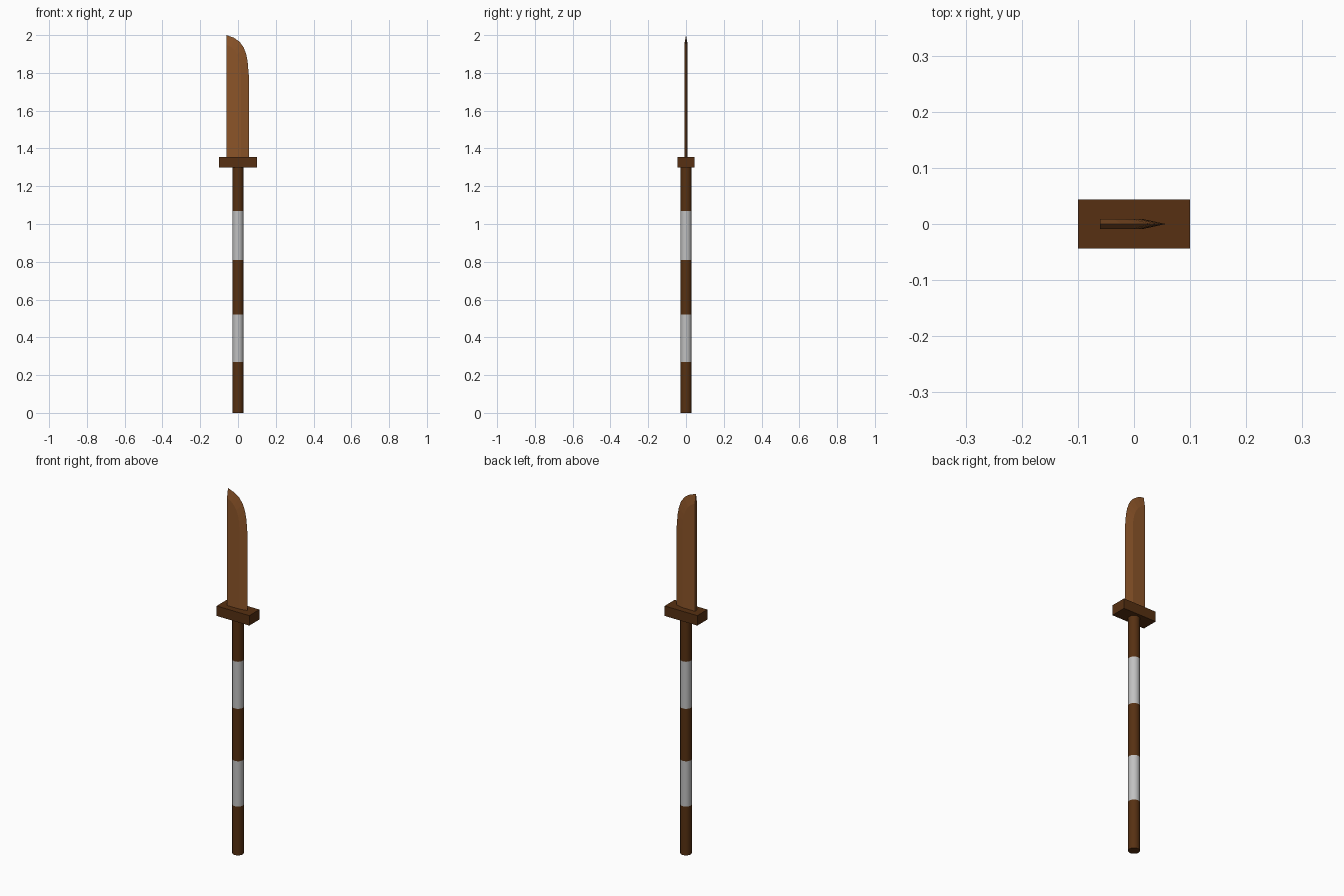
import bpy, bmesh, math

if "Cube" in bpy.data.objects:
    bpy.data.objects.remove(bpy.data.objects["Cube"])


def material(name, rgb):
    m = bpy.data.materials.new(name)
    m.diffuse_color = (*rgb, 1)
    m.use_nodes = True
    m.node_tree.nodes["Principled BSDF"].inputs["Base Color"].default_value = m.diffuse_color
    return m


dark = material("dark brown", (0.095, 0.030, 0.006))
bronze = material("bronze brown", (0.262, 0.090, 0.022))
grey = material("wrap grey", (0.53, 0.53, 0.53))


def finish(bm, name, mats):
    bmesh.ops.recalc_face_normals(bm, faces=bm.faces)
    me = bpy.data.meshes.new(name)
    bm.to_mesh(me)
    bm.free()
    for m in mats:
        me.materials.append(m)
    ob = bpy.data.objects.new(name, me)
    bpy.context.collection.objects.link(ob)
    return ob


# shaft: one capped tube cut into alternating brown and grey bands
levels = [0, 0.27, 0.52, 0.81, 1.07, 1.31]
sides, radius = 24, 0.029
bm = bmesh.new()
rings = [[bm.verts.new((radius * math.cos(2 * math.pi * i / sides),
                        radius * math.sin(2 * math.pi * i / sides), z))
          for i in range(sides)] for z in levels]
for k in range(len(levels) - 1):
    for i in range(sides):
        j = (i + 1) % sides
        f = bm.faces.new((rings[k][i], rings[k][j], rings[k + 1][j], rings[k + 1][i]))
        f.material_index = k % 2
bm.faces.new(rings[0])
bm.faces.new(rings[-1])
shaft = finish(bm, "shaft", [dark, grey])
bpy.context.view_layer.objects.active = shaft
shaft.select_set(True)
bpy.ops.object.shade_smooth_by_angle(angle=math.radians(35))

# guard block
bm = bmesh.new()
bmesh.ops.create_cube(bm, size=1)
for v in bm.verts:
    v.co = (v.co.x * 0.2, v.co.y * 0.088, 1.3275 + v.co.z * 0.055)
finish(bm, "guard", [dark])

# blade: flat sides with a bevel running down to the curved cutting edge
half, spine, base = 0.009, -0.061, 1.35
edge = [(0.057, base), (0.057, 1.79), (0.051, 1.86), (0.043, 1.90), (0.030, 1.935),
        (0.008, 1.965), (-0.022, 1.986), (spine, 2.0)]
ridge = [(0.015, base), (0.015, 1.79), (0.012, 1.84), (0.006, 1.87), (-0.004, 1.897),
         (-0.018, 1.919), (-0.036, 1.936), (spine, 1.95)]
bm = bmesh.new()
cut = [bm.verts.new((x, 0, z)) for x, z in edge]
backs, ridges = [], []
for y in (-half, half):
    r = [bm.verts.new((x, y, z)) for x, z in ridge]
    b = bm.verts.new((spine, y, base))
    bm.faces.new([b] + r)
    for i in range(len(r) - 1):
        bm.faces.new((r[i], cut[i], cut[i + 1], r[i + 1]))
    backs.append(b)
    ridges.append(r)
bm.faces.new((backs[0], backs[1], ridges[1][-1], cut[-1], ridges[0][-1]))
bm.faces.new((backs[0], ridges[0][0], cut[0], ridges[1][0], backs[1]))
finish(bm, "blade", [bronze])
